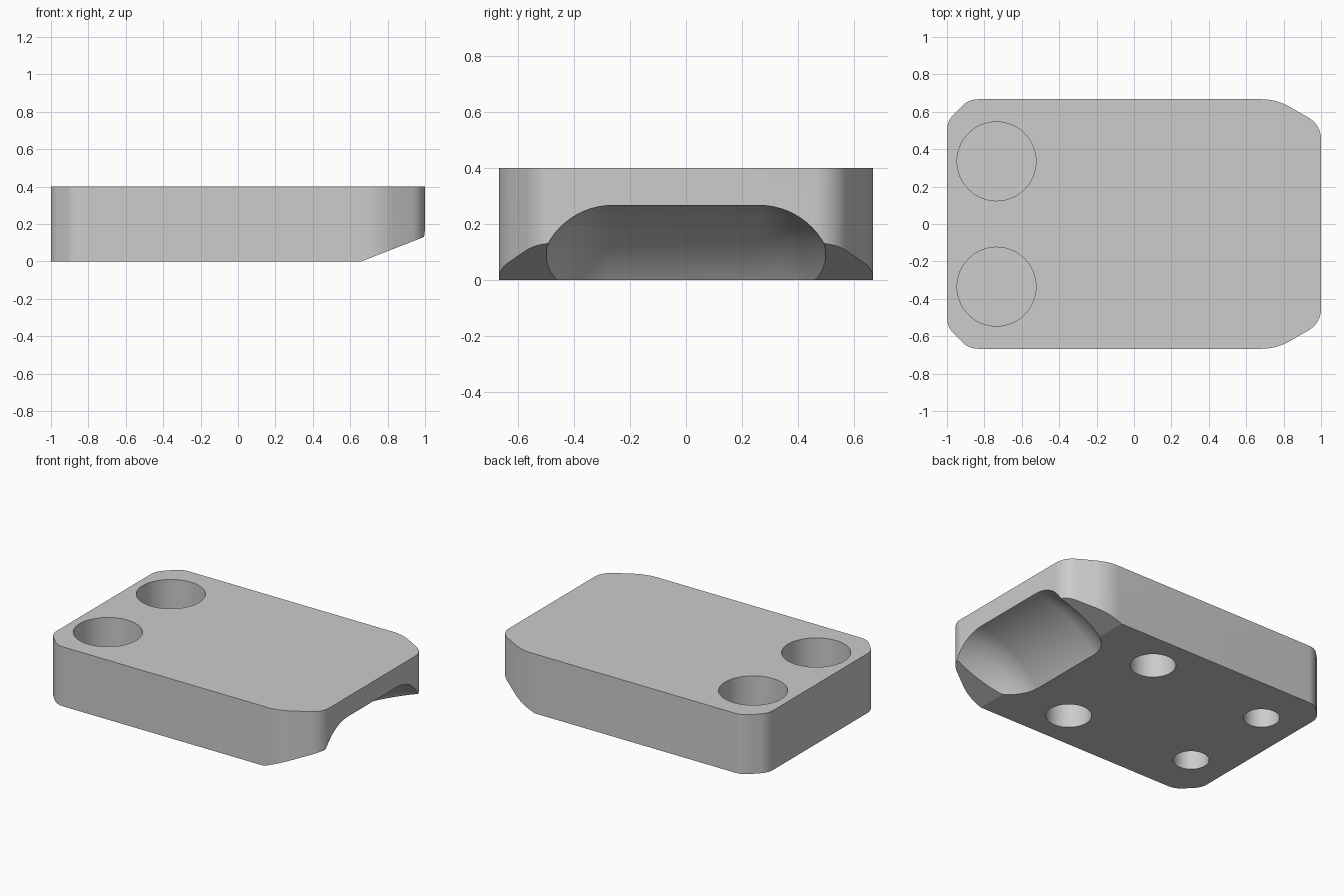
import bpy, bmesh, math
from mathutils import Vector, Matrix

if "Cube" in bpy.data.objects:
    bpy.data.objects.remove(bpy.data.objects["Cube"], do_unlink=True)

HEIGHT = 0.4

grey = bpy.data.materials.new("light_grey")
grey.use_nodes = True
grey.diffuse_color = (0.604, 0.604, 0.604, 1)
grey.node_tree.nodes["Principled BSDF"].inputs["Base Color"].default_value = grey.diffuse_color


def make_object(name, bm):
    bmesh.ops.recalc_face_normals(bm, faces=bm.faces)
    mesh = bpy.data.meshes.new(name)
    bm.to_mesh(mesh)
    bm.free()
    mesh.materials.append(grey)
    obj = bpy.data.objects.new(name, mesh)
    bpy.context.collection.objects.link(obj)
    return obj


def rounded_outline(corners, steps=8):
    """Replace each (x, y, radius) corner by a tangent arc."""
    points = []
    for i, (x, y, radius) in enumerate(corners):
        p = Vector((x, y))
        a = (Vector(corners[i - 1][:2]) - p).normalized()
        b = (Vector(corners[(i + 1) % len(corners)][:2]) - p).normalized()
        half = a.angle(b) / 2
        centre = p + (a + b).normalized() * radius / math.sin(half)
        start = p + a * radius / math.tan(half) - centre
        end = p + b * radius / math.tan(half) - centre
        for k in range(steps + 1):
            points.append(centre + start.lerp(end, k / steps).normalized() * radius)
    return points


def cylinder(name, x, y, radius, bottom, top):
    bm = bmesh.new()
    bmesh.ops.create_cone(bm, cap_ends=True, segments=64, radius1=radius, radius2=radius,
                          depth=top - bottom,
                          matrix=Matrix.Translation((x, y, (top + bottom) / 2)))
    return make_object(name, bm)


# Plate: rounded, chamfered outline raised to full height
side = [(1, 0.53, 0.13), (0.762, 0.667, 0.3), (-0.883, 0.667, 0.12), (-1, 0.55, 0.12)]
corners = side + [(x, -y, r) for x, y, r in reversed(side)]
bm = bmesh.new()
base = bm.faces.new([bm.verts.new((p.x, p.y, 0)) for p in rounded_outline(corners)])
raised = bmesh.ops.extrude_face_region(bm, geom=[base])["geom"]
bmesh.ops.translate(bm, vec=(0, 0, HEIGHT), verts=[v for v in raised if isinstance(v, bmesh.types.BMVert)])

# Sloped underside at the grip end
bmesh.ops.bisect_plane(bm, geom=bm.verts[:] + bm.edges[:] + bm.faces[:],
                       plane_co=(0.66, 0, 0), plane_no=(0.133, 0, -0.34), clear_outer=True)
bmesh.ops.edgeloop_fill(bm, edges=[e for e in bm.edges if e.is_boundary])
plate = make_object("mounting_plate", bm)

# Finger scoop cutter: round-edged barrel turned about a crosswise axis
axis = Vector((1.08, 0, -0.39))
barrel = math.hypot(1 - axis.x, 0.267 - axis.z)
fillet, flat = 0.267, 0.26
arc = [(flat + fillet * math.sin(t), barrel - fillet + fillet * math.cos(t))
       for t in (math.pi / 2 * k / 16 for k in range(17))]
profile = [(-y, r) for y, r in reversed(arc)] + arc
bm = bmesh.new()
turns = 128
rings = []
for k in range(turns):
    t = 2 * math.pi * k / turns
    rings.append([bm.verts.new(axis + Vector((r * math.cos(t), y, r * math.sin(t)))) for y, r in profile])
for k in range(turns):
    a, b = rings[k], rings[(k + 1) % turns]
    for j in range(len(profile) - 1):
        bm.faces.new((a[j], a[j + 1], b[j + 1], b[j]))
for j in (0, -1):
    bm.faces.new([ring[j] for ring in rings])
cutters = [make_object("finger_scoop_cutter", bm)]

# Screw head pockets above, screw holes and insert holes below
for name, s in (("right", -1), ("left", 1)):
    cutters.append(cylinder(name + "_head_pocket_cutter", -0.735, s * 0.335, 0.211, 0.16, 0.5))
    cutters.append(cylinder(name + "_screw_hole_cutter", -0.735, s * 0.335, 0.11, -0.1, 0.147))
    cutters.append(cylinder(name + "_insert_hole_cutter", 0.185, s * 0.4, 0.14, -0.1, 0.27))

# Cut everything out of the plate, then drop the cutters
for cutter in cutters:
    mod = plate.modifiers.new(cutter.name, "BOOLEAN")
    mod.operation = "DIFFERENCE"
    mod.solver = "EXACT"
    mod.object = cutter
bpy.context.view_layer.update()
result = bpy.data.meshes.new_from_object(plate.evaluated_get(bpy.context.evaluated_depsgraph_get()))
plate.modifiers.clear()
plate.data = result
for cutter in cutters:
    bpy.data.objects.remove(cutter, do_unlink=True)

# Smooth curved walls, crisp edges
bpy.ops.object.select_all(action="DESELECT")
plate.select_set(True)
bpy.context.view_layer.objects.active = plate
bpy.ops.object.shade_smooth_by_angle(angle=math.radians(15))
